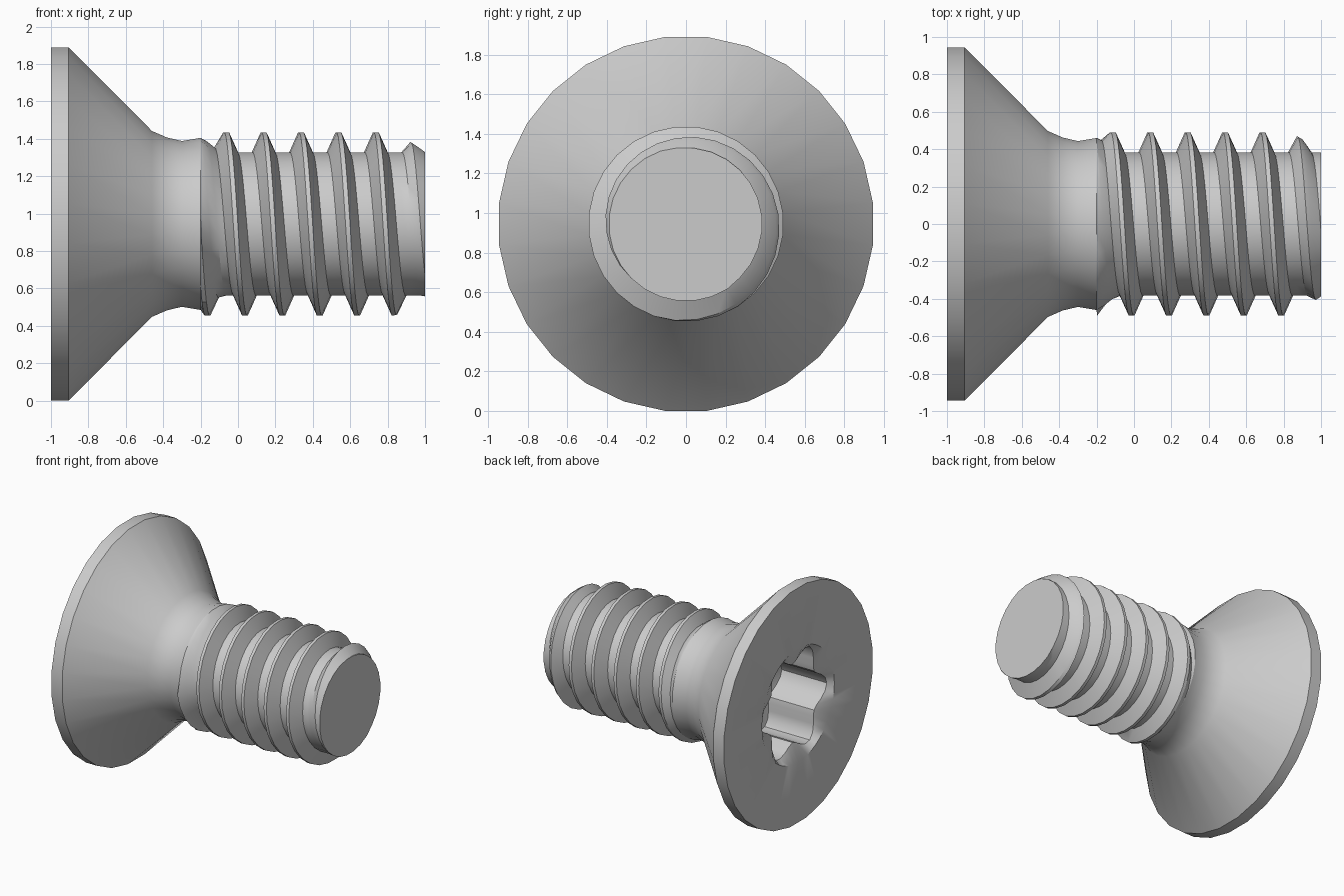
import bpy, bmesh
from math import sin, cos, pi, radians

cube = bpy.data.objects.get("Cube")
if cube:
    bpy.data.objects.remove(cube, do_unlink=True)

AXIS_Z = 0.945
SIDES = 28
PITCH = 0.2
START, TIP = -0.2, 1.0

steel = bpy.data.materials.new("grey_steel")
steel.use_nodes = True
steel.diffuse_color = (0.6, 0.6, 0.6, 1)
steel.node_tree.nodes["Principled BSDF"].inputs["Base Color"].default_value = (0.6, 0.6, 0.6, 1)


def point(x, r, a):
    """Point around the screw axis; the angle runs from +z towards -y."""
    return (x, -r * sin(a), AXIS_Z + r * cos(a))


def ring(bm, x, radius, n, shift=0.0):
    angles = [2 * pi * (i + shift) / n for i in range(n)]
    return [bm.verts.new(point(x, radius(a), a)) for a in angles]


def loft(bm, rings):
    for lo, hi in zip(rings, rings[1:]):
        n = len(lo)
        for i in range(n):
            j = (i + 1) % n
            bm.faces.new((lo[i], lo[j], hi[j], hi[i]))


def loop_edges(bm, loop):
    return [bm.edges.get((loop[i - 1], loop[i])) for i in range(len(loop))]


def finish(bm, name):
    bmesh.ops.recalc_face_normals(bm, faces=bm.faces)
    mesh = bpy.data.meshes.new(name)
    bm.to_mesh(mesh)
    bm.free()
    mesh.materials.append(steel)
    obj = bpy.data.objects.new(name, mesh)
    bpy.context.collection.objects.link(obj)
    bpy.ops.object.select_all(action="DESELECT")
    obj.select_set(True)
    bpy.context.view_layer.objects.active = obj
    bpy.ops.object.shade_smooth_by_angle(angle=radians(30))
    return obj


# Countersunk head: rim, cone, fillet and plain collar
bm = bmesh.new()
profile = [(-1, 0.95), (-0.905, 0.95), (-0.46, 0.5), (-0.38, 0.465), (-0.3, 0.446), (START, 0.463)]
outer = [ring(bm, x, lambda a, r=r: r, SIDES, 0.5) for x, r in profile]
loft(bm, outer)

# Six-lobed drive recess with a round countersunk mouth and conical floor
LOBE_SIDES = 48


def lobes(a):
    return 0.375 + 0.06 * cos(6 * (a - pi / 2))


mouth = ring(bm, -1, lambda a: 0.46, LOBE_SIDES)
recess = [mouth,
          ring(bm, -0.95, lobes, LOBE_SIDES),
          ring(bm, -0.55, lobes, LOBE_SIDES),
          ring(bm, -0.48, lambda a: 0.1, LOBE_SIDES)]
loft(bm, recess)
bm.faces.new(recess[-1])

# Flat annular face between rim and recess
bmesh.ops.triangle_fill(bm, use_beauty=True, use_dissolve=False, normal=(-1, 0, 0),
                        edges=loop_edges(bm, outer[0]) + loop_edges(bm, mouth))
finish(bm, "countersunk_head")


# Threaded shank: a helical sheet with run-out at the collar and a chamfered tip
def crest_x(a):
    return 0.737 + PITCH * a / (2 * pi)


def thread_radius(x, a):
    d = abs((x - crest_x(a) + PITCH / 2) % PITCH - PITCH / 2)
    r = 0.385 + 0.108 * min(1, max(0, (0.06 - d) / 0.048))
    runout = 0.463 - 0.8 * max(0, x - START - 0.01)
    if x <= START:
        return 0.463
    return min(max(r, runout), 0.39 + 0.65 * (TIP - x))


bm = bmesh.new()
offsets = (-0.1, -0.06, -0.012, 0.012, 0.06)
columns = []
for i in range(SIDES + 1):
    a = 2 * pi * (i + 0.5) / SIDES
    column = []
    for turn in range(-7, 4):
        for off in offsets:
            x = min(TIP, max(START, crest_x(a) + turn * PITCH + off))
            column.append(bm.verts.new(point(x, thread_radius(x, a), a)))
    columns.append(column)
for left, right in zip(columns, columns[1:]):
    for k in range(len(left) - 1):
        bm.faces.new((left[k], right[k], right[k + 1], left[k + 1]))
bmesh.ops.remove_doubles(bm, verts=bm.verts, dist=0.0005)

# Flat end of the shank
tip_edges = [e for e in bm.edges if e.is_boundary and all(v.co.x > TIP - 0.001 for v in e.verts)]
bmesh.ops.edgeloop_fill(bm, edges=tip_edges)
finish(bm, "threaded_shank")
